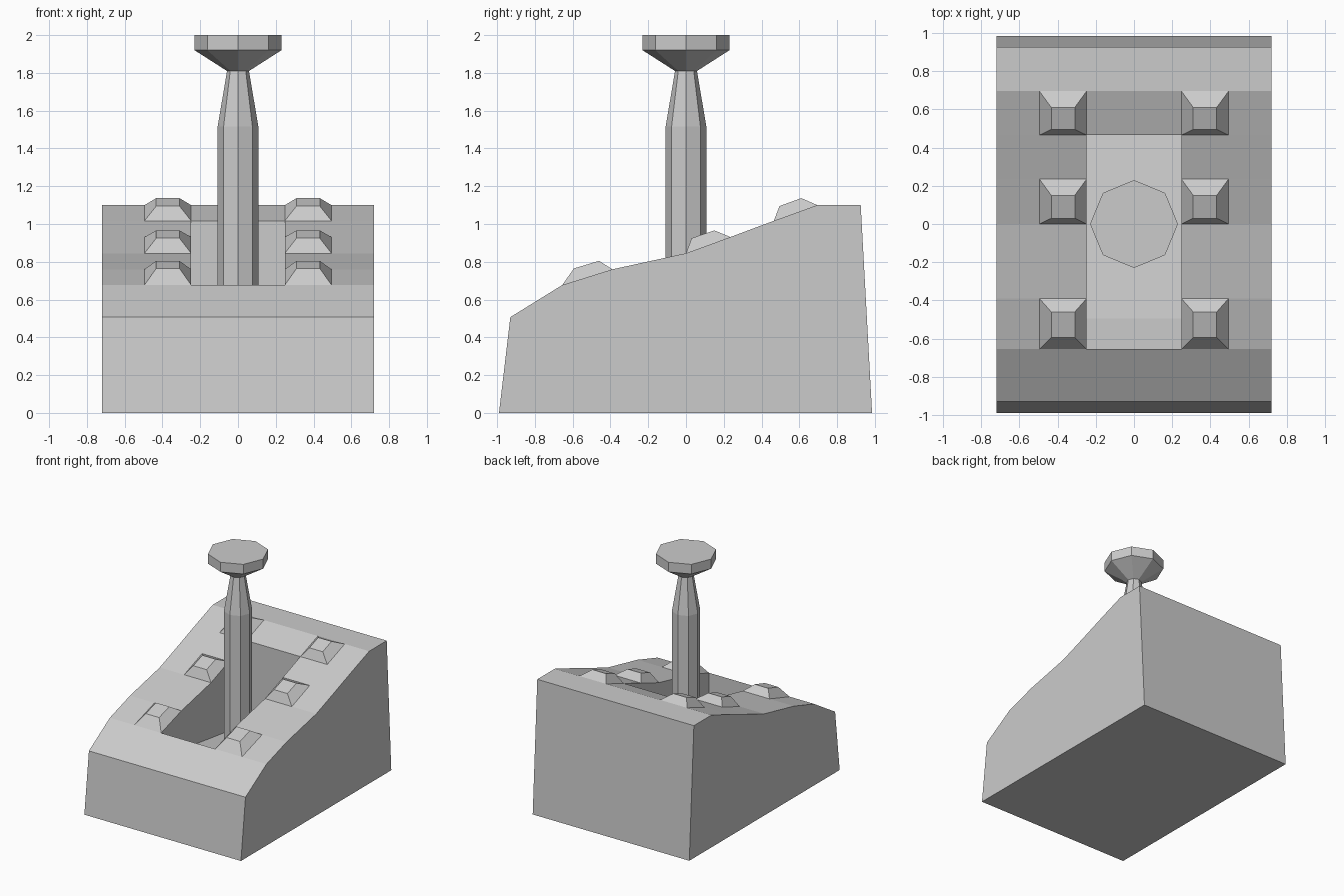
import bpy, bmesh
from math import cos, sin, pi

if "Cube" in bpy.data.objects:
    bpy.data.objects.remove(bpy.data.objects["Cube"])


def make_object(name, bm):
    bmesh.ops.recalc_face_normals(bm, faces=bm.faces)
    mesh = bpy.data.meshes.new(name)
    bm.to_mesh(mesh)
    bm.free()
    ob = bpy.data.objects.new(name, mesh)
    bpy.context.collection.objects.link(ob)
    return ob


def loft(name, rings):
    """Join equal-length rings of points and cap both ends."""
    bm = bmesh.new()
    loops = [[bm.verts.new(p) for p in ring] for ring in rings]
    n = len(loops[0])
    for a, b in zip(loops, loops[1:]):
        for i in range(n):
            j = (i + 1) % n
            bm.faces.new((a[i], a[j], b[j], b[i]))
    bm.faces.new(loops[0])
    bm.faces.new(loops[-1])
    return make_object(name, bm)


def extrude_x(name, profile, half_width):
    return loft(name, [[(x, y, z) for y, z in profile]
                       for x in (-half_width, half_width)])


# Housing: stepped slope extruded across the width
housing = extrude_x("housing", [
    (-0.99, 0), (-0.93, 0.507), (-0.655, 0.677), (-0.39, 0.76), (0, 0.845),
    (0.235, 0.931), (0.465, 1.017), (0.695, 1.10), (0.925, 1.10), (0.985, 0)], 0.72)

# Slot: sunken well with a gently sloping floor
cutter = extrude_x("slot_cutter", [
    (-0.655, 1.4), (-0.655, 0.45), (-0.495, 0.45), (0.465, 0.325), (0.465, 1.4)], 0.248)
cutter.hide_render = True
cut = housing.modifiers.new("slot", 'BOOLEAN')
cut.operation = 'DIFFERENCE'
cut.solver = 'EXACT'
cut.object = cutter
bpy.context.view_layer.objects.active = housing
bpy.ops.object.modifier_apply(modifier="slot")
bpy.data.objects.remove(cutter)

# Lever: octagonal shaft, tapered neck and flared knob
loft("lever", [[(r * cos(i * pi / 4), r * sin(i * pi / 4), z) for i in range(8)]
               for r, z in ((0.108, 0.34), (0.108, 1.515), (0.058, 1.81),
                            (0.23, 1.92), (0.23, 2.0))])

# Marker studs: three on each side of the slot, (y, z) of front base to back base
studs = {
    "front": [(-0.655, 0.677), (-0.593, 0.765), (-0.46, 0.805), (-0.39, 0.76)],
    "middle": [(0.0, 0.845), (0.03, 0.925), (0.15, 0.966), (0.235, 0.931)],
    "rear": [(0.465, 1.017), (0.495, 1.095), (0.61, 1.137), (0.695, 1.10)],
}
for place, (a, b, c, d) in studs.items():
    for side, s in (("left", -1), ("right", 1)):
        base = [(s * x, *p) for x, p in ((0.248, a), (0.495, a), (0.495, d), (0.248, d))]
        top = [(s * x, *p) for x, p in ((0.31, b), (0.433, b), (0.433, c), (0.31, c))]
        loft(f"stud_{place}_{side}", [base, top])
